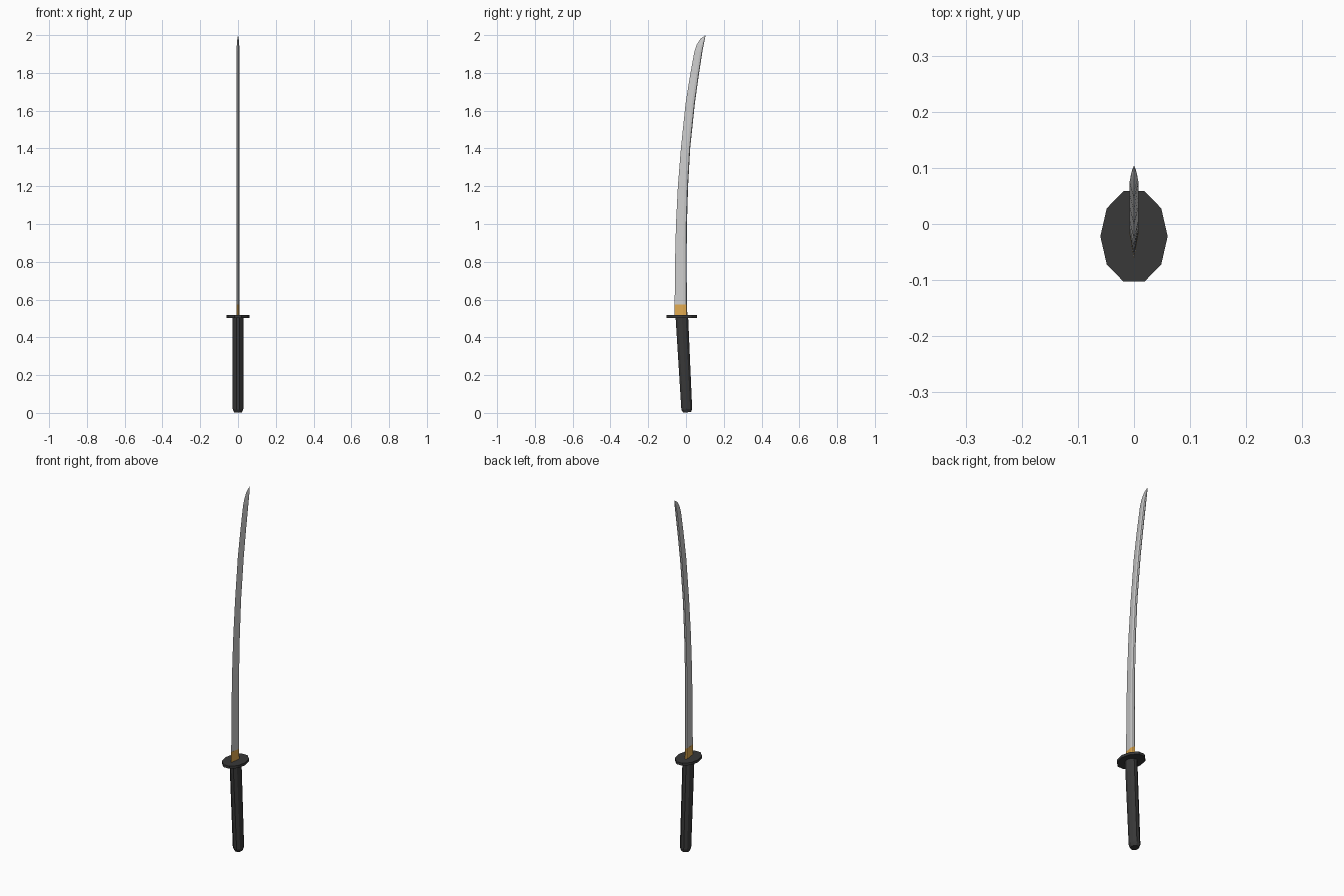
import bpy, bmesh, math

if "Cube" in bpy.data.objects:
    bpy.data.objects.remove(bpy.data.objects["Cube"])


def material(name, rgb):
    m = bpy.data.materials.new(name)
    m.diffuse_color = (*rgb, 1)
    m.use_nodes = True
    m.node_tree.nodes["Principled BSDF"].inputs["Base Color"].default_value = m.diffuse_color
    return m


def loft(name, rings, mat=None, tip=None):
    """Skin a stack of equal-length vertex rings, capped or ending in a tip."""
    bm = bmesh.new()
    vs = [[bm.verts.new(p) for p in r] for r in rings]
    n = len(vs[0])
    for a, b in zip(vs, vs[1:]):
        for i in range(n):
            j = (i + 1) % n
            bm.faces.new((a[i], a[j], b[j], b[i]))
    bm.faces.new(vs[0][::-1])
    if tip:
        t = bm.verts.new(tip)
        for i in range(n):
            bm.faces.new((vs[-1][i], vs[-1][(i + 1) % n], t))
    else:
        bm.faces.new(vs[-1])
    bmesh.ops.recalc_face_normals(bm, faces=bm.faces)
    me = bpy.data.meshes.new(name)
    bm.to_mesh(me)
    bm.free()
    ob = bpy.data.objects.new(name, me)
    bpy.context.collection.objects.link(ob)
    if mat:
        me.materials.append(mat)
    return ob


def blade_ring(ey, ez, sy, sz, w=0.008):
    """Six-sided section: sharp edge, side ridges, narrow roofed spine."""
    prof = [(0, 0), (w, 0.68), (w * 0.75, 0.93), (0, 1), (-w * 0.75, 0.93), (-w, 0.68)]
    return [(x, ey + (sy - ey) * t, ez + (sz - ez) * t) for x, t in prof]


def oval_ring(cy, rx, ry, z, tilt=0.0, n=10):
    ring = []
    for i in range(n):
        a = 2 * math.pi * i / n
        y = ry * math.sin(a)
        ring.append((rx * math.cos(a), cy + y, z + tilt * y))
    return ring


dark = material("dark", (0.04, 0.04, 0.04))
brass = material("brass", (0.75, 0.4, 0.08))

# Blade: edge y, edge z, spine y, spine z; last rows form the curved point
stations = [
    (-0.060, 0.575, 0.005, 0.575),
    (-0.058, 0.80, 0.003, 0.80),
    (-0.053, 1.00, 0.005, 1.00),
    (-0.043, 1.20, 0.011, 1.20),
    (-0.027, 1.40, 0.022, 1.40),
    (-0.002, 1.64, 0.047, 1.64),
    (0.022, 1.79, 0.068, 1.79),
    (0.045, 1.915, 0.088, 1.92),
]
rings = [blade_ring(*s) for s in stations]
rings += [blade_ring(0.057, 1.95, 0.093, 1.945, 0.0065),
          blade_ring(0.076, 1.98, 0.098, 1.97, 0.0045)]
loft("blade", rings, tip=(0, 0.104, 2.0))

# Brass collar at the base of the blade
loft("blade_collar", [blade_ring(-0.062, 0.51, 0.007, 0.51, 0.0085),
                      blade_ring(-0.061, 0.575, 0.006, 0.575, 0.0085)], brass)

# Oval ten-sided guard
loft("guard", [oval_ring(-0.022, 0.06, 0.085, z) for z in (0.503, 0.517)], dark)

# Leaning grip with chamfered pommel end
loft("grip", [oval_ring(0.006, 0.021, 0.022, 0.003, 0.1),
              oval_ring(0.004, 0.028, 0.030, 0.02, 0.1),
              oval_ring(-0.022, 0.028, 0.035, 0.508)], dark)
